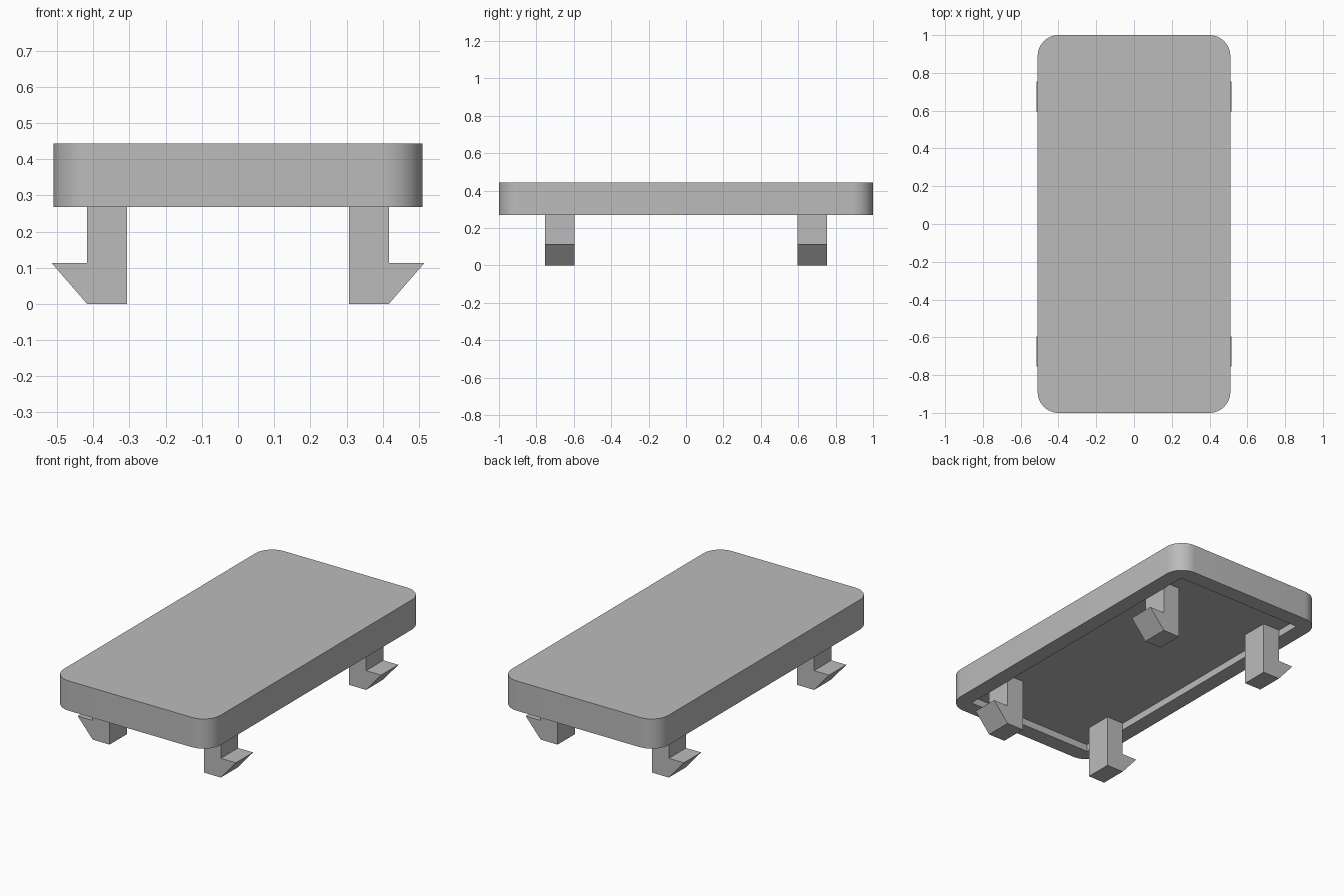
import bpy
import bmesh
from mathutils import Matrix, Vector

if "Cube" in bpy.data.objects:
    bpy.data.objects.remove(bpy.data.objects["Cube"], do_unlink=True)

UNDERSIDE, TOP, CEILING = 0.268, 0.443, 0.31

grey = bpy.data.materials.new("plain grey")
grey.use_nodes = True
grey.diffuse_color = (0.5, 0.5, 0.5, 1)
grey.node_tree.nodes["Principled BSDF"].inputs["Base Color"].default_value = (0.5, 0.5, 0.5, 1)


def finish(name, bm):
    bmesh.ops.recalc_face_normals(bm, faces=bm.faces)
    mesh = bpy.data.meshes.new(name)
    bm.to_mesh(mesh)
    bm.free()
    mesh.materials.append(grey)
    obj = bpy.data.objects.new(name, mesh)
    bpy.context.collection.objects.link(obj)
    return obj


def block(name, half_x, half_y, low, high, radius=0):
    bm = bmesh.new()
    size = Matrix.Diagonal((half_x * 2, half_y * 2, high - low, 1))
    bmesh.ops.create_cube(bm, size=1, matrix=Matrix.Translation((0, 0, (low + high) / 2)) @ size)
    if radius:
        corners = [e for e in bm.edges
                   if abs(e.verts[0].co.z - e.verts[1].co.z) > 0.01]
        bmesh.ops.bevel(bm, geom=corners, offset=radius, segments=12,
                        profile=0.5, affect='EDGES')
    return finish(name, bm)


# Rounded cover plate with a shallow rectangular recess underneath
cover = block("cover_plate", 0.51, 1.0, UNDERSIDE, TOP, radius=0.11)
cutter = block("recess_cutter", 0.418, 0.905, UNDERSIDE - 0.1, CEILING)
cutter.hide_render = True
cut = cover.modifiers.new("recess", 'BOOLEAN')
cut.operation = 'DIFFERENCE'
cut.solver = 'EXACT'
cut.object = cutter
bpy.context.view_layer.objects.active = cover
cover.select_set(True)
bpy.ops.object.modifier_apply(modifier=cut.name)
bpy.data.objects.remove(cutter, do_unlink=True)
bpy.ops.object.shade_smooth_by_angle(angle=0.6)

# Four barbed snap clips, hooks pointing outwards
CLIP = [(0.307, 0), (0.417, 0), (0.515, 0.113), (0.417, 0.113),
        (0.417, CEILING + 0.01), (0.307, CEILING + 0.01)]


def clip(name, side, end):
    bm = bmesh.new()
    face = bm.faces.new([bm.verts.new((side * x, end * 0.595, z)) for x, z in CLIP])
    out = bmesh.ops.extrude_face_region(bm, geom=[face])
    moved = [v for v in out["geom"] if isinstance(v, bmesh.types.BMVert)]
    bmesh.ops.translate(bm, verts=moved, vec=Vector((0, end * 0.16, 0)))
    finish(name, bm)


for end, end_name in ((-1, "front"), (1, "back")):
    for side, side_name in ((1, "left"), (-1, "right")):
        clip(f"{end_name}_{side_name}_clip", side, end)
